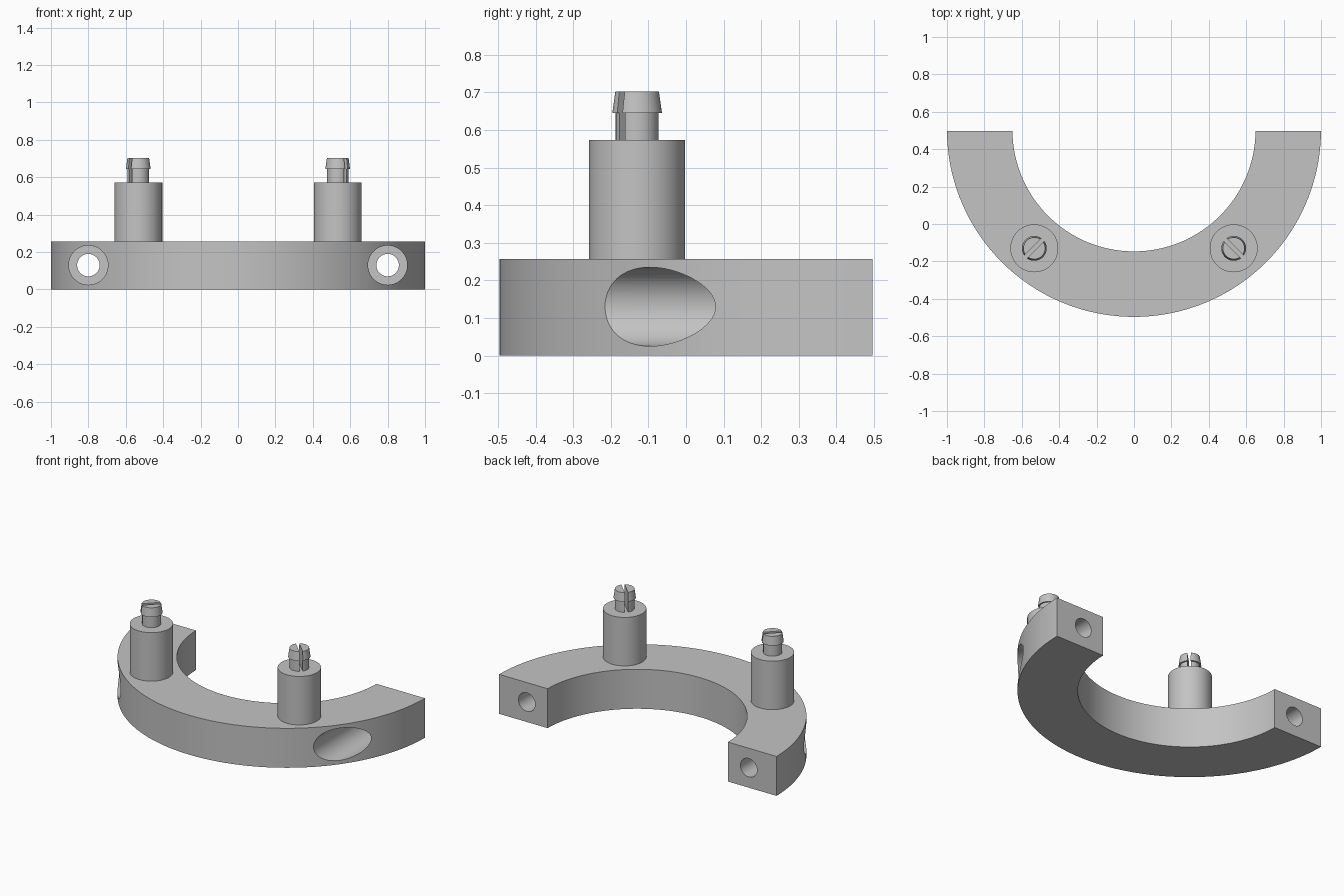
import bpy, bmesh, math
from mathutils import Matrix, Vector

cube = bpy.data.objects.get("Cube")
if cube:
    bpy.data.objects.remove(cube, do_unlink=True)

# Single grey plastic
GREY = (0.55, 0.55, 0.55, 1)
grey = bpy.data.materials.new("grey plastic")
grey.use_nodes = True
grey.diffuse_color = GREY
grey.node_tree.nodes["Principled BSDF"].inputs["Base Color"].default_value = GREY

CY = 0.5035      # arc centre in y
END = 0.4965     # flat end faces
TOP = 0.257      # body height
PEG_Y = -0.13


def make_object(name, bm):
    bmesh.ops.recalc_face_normals(bm, faces=bm.faces)
    mesh = bpy.data.meshes.new(name)
    bm.to_mesh(mesh)
    bm.free()
    mesh.materials.append(grey)
    obj = bpy.data.objects.new(name, mesh)
    bpy.context.collection.objects.link(obj)
    return obj


def cylinder(name, start, end, radius):
    start, end = Vector(start), Vector(end)
    axis = end - start
    turn = axis.to_track_quat('Z', 'Y').to_matrix().to_4x4()
    bm = bmesh.new()
    bmesh.ops.create_cone(bm, cap_ends=True, segments=64, radius1=radius, radius2=radius,
                          depth=axis.length, matrix=Matrix.Translation((start + end) / 2) @ turn)
    return make_object(name, bm)


def box(name, centre, size, angle=0):
    bm = bmesh.new()
    bmesh.ops.create_cube(bm, size=1, matrix=Matrix.Translation(centre)
                          @ Matrix.Rotation(angle, 4, 'Z') @ Matrix.Diagonal((*size, 1)))
    return make_object(name, bm)


def lathe(name, profile, x, y):
    bm = bmesh.new()
    verts = [bm.verts.new((r, 0, z)) for r, z in profile]
    edges = [bm.edges.new(pair) for pair in zip(verts, verts[1:])]
    bmesh.ops.spin(bm, geom=verts + edges, cent=(0, 0, 0), axis=(0, 0, 1),
                   angle=math.tau, steps=64)
    bmesh.ops.remove_doubles(bm, verts=bm.verts, dist=1e-5)
    bmesh.ops.translate(bm, verts=bm.verts, vec=(x, y, 0))
    return make_object(name, bm)


def cut(obj, cutter):
    cutter.hide_render = True
    mod = obj.modifiers.new("cut", 'BOOLEAN')
    mod.operation = 'DIFFERENCE'
    mod.solver = 'EXACT'
    mod.object = cutter
    bpy.context.view_layer.objects.active = obj
    bpy.ops.object.modifier_apply(modifier=mod.name)
    bpy.data.objects.remove(cutter, do_unlink=True)


def smooth(obj):
    bpy.ops.object.select_all(action='DESELECT')
    obj.select_set(True)
    bpy.context.view_layer.objects.active = obj
    bpy.ops.object.shade_smooth_by_angle(angle=math.radians(25))


# Half ring body, trimmed flat at the ends
def arc(radius, steps=96):
    edge = math.asin((CY - END) / radius)
    for i in range(steps + 1):
        a = math.pi + edge + (math.pi - 2 * edge) * i / steps
        yield (radius * math.cos(a), CY + radius * math.sin(a))


bm = bmesh.new()
outer = [[bm.verts.new((x, y, z)) for x, y in arc(1.0)] for z in (0, TOP)]
inner = [[bm.verts.new((x, y, z)) for x, y in arc(0.65)] for z in (0, TOP)]
for i in range(len(outer[0]) - 1):
    for a, b in ((outer[0], outer[1]), (inner[0], inner[1]),
                 (outer[0], inner[0]), (outer[1], inner[1])):
        bm.faces.new((a[i], a[i + 1], b[i + 1], b[i]))
for i in (0, -1):
    bm.faces.new((outer[0][i], outer[1][i], inner[1][i], inner[0][i]))
body = make_object("half_ring_body", bm)

# Counterbored screw holes
for side in (-1, 1):
    x, z = side * 0.8, 0.13
    cut(body, cylinder("counterbore_cutter", (x, -0.7, z), (x, 0.3, z), 0.105))
    cut(body, cylinder("screw_hole_cutter", (x, 0.2, z), (x, 0.7, z), 0.06))
smooth(body)

# Posts with split snap-fit tips
for side, label in ((1, "left"), (-1, "right")):
    x = side * 0.533
    post = lathe(label + "_post", [(0, TOP - 0.02), (0.128, TOP - 0.02),
                                   (0.128, 0.573), (0, 0.573)], x, PEG_Y)
    tip = lathe(label + "_snap_tip", [(0, 0.56), (0.057, 0.56), (0.057, 0.645),
                                      (0.066, 0.645), (0.058, 0.702), (0, 0.702)], x, PEG_Y)
    cut(tip, box("slot_cutter", (x, PEG_Y, 0.673), (0.3, 0.02, 0.2), -side * math.pi / 4))
    smooth(post)
    smooth(tip)
